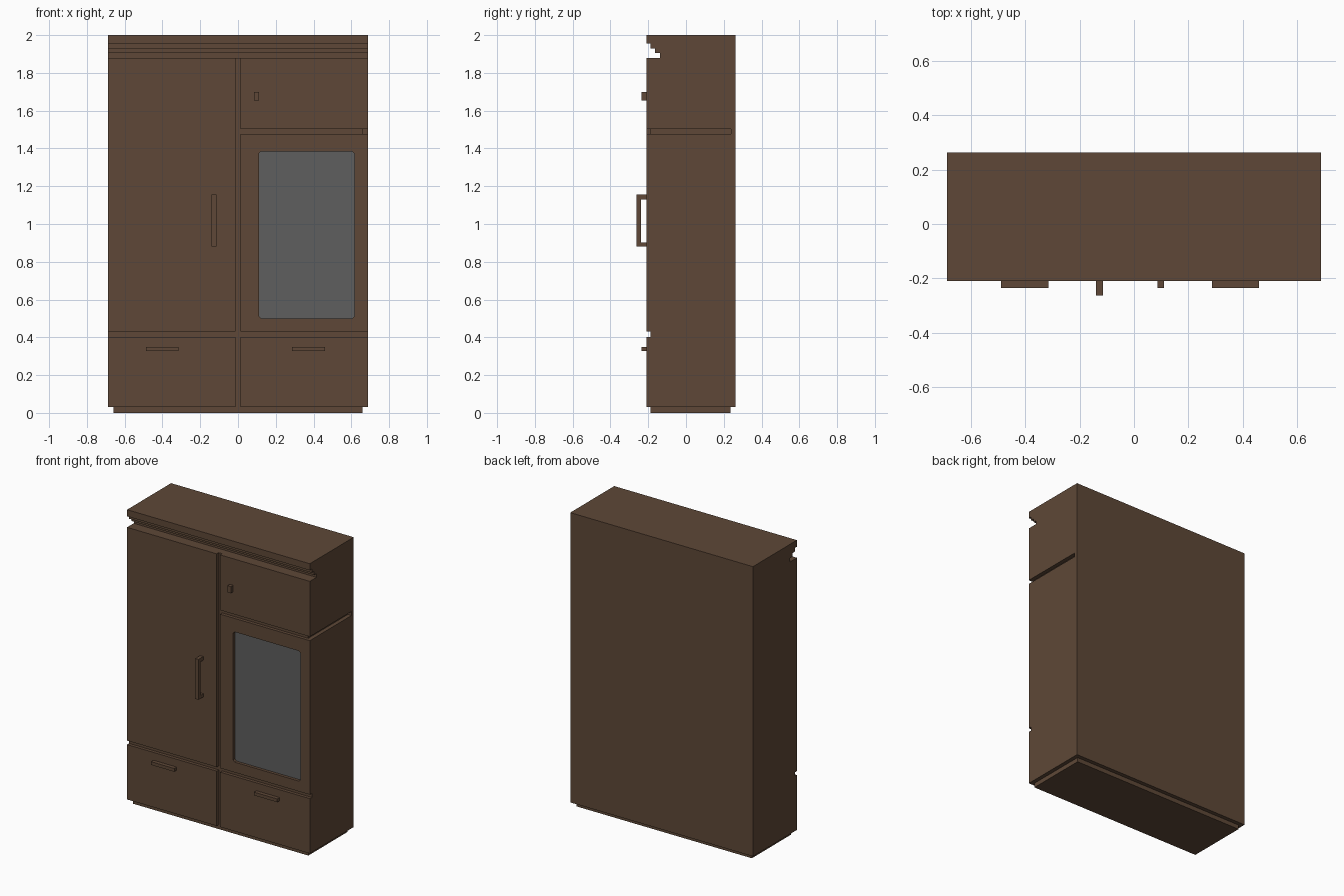
import bpy, bmesh
from mathutils import Vector

if "Cube" in bpy.data.objects:
    bpy.data.objects.remove(bpy.data.objects["Cube"])


def material(name, rgb):
    m = bpy.data.materials.new(name)
    m.diffuse_color = (*rgb, 1.0)
    m.use_nodes = True
    m.node_tree.nodes["Principled BSDF"].inputs["Base Color"].default_value = m.diffuse_color
    return m


WOOD = material("dark_brown_wood", (0.112, 0.064, 0.038))
GLASS = material("grey_glass", (0.112, 0.112, 0.112))

W = 0.687                                  # half width of the cabinet
FRONT, RECESS, BACK = -0.21, -0.188, 0.262  # main depth planes
GAP = 0.013                                # half width of the centre gap


def prism(name, points, lift, mat):
    """Extrude a flat polygon of 3D points along the vector lift."""
    bm = bmesh.new()
    face = bm.faces.new([bm.verts.new(p) for p in points])
    ext = bmesh.ops.extrude_face_region(bm, geom=[face])
    moved = [g for g in ext["geom"] if isinstance(g, bmesh.types.BMVert)]
    bmesh.ops.translate(bm, verts=moved, vec=Vector(lift))
    bmesh.ops.recalc_face_normals(bm, faces=bm.faces)
    mesh = bpy.data.meshes.new(name)
    bm.to_mesh(mesh)
    bm.free()
    mesh.materials.append(mat)
    obj = bpy.data.objects.new(name, mesh)
    bpy.context.collection.objects.link(obj)
    return obj


def box(name, x, y, z, mat=WOOD):
    base = [(x[0], y[0], z[0]), (x[1], y[0], z[0]),
            (x[1], y[1], z[0]), (x[0], y[1], z[0])]
    return prism(name, base, (0, 0, z[1] - z[0]), mat)


def carve(obj, cutter):
    """Subtract the cutter, apply the result and drop the cutter."""
    mod = obj.modifiers.new("carve", 'BOOLEAN')
    mod.operation = 'DIFFERENCE'
    mod.solver = 'EXACT'
    mod.object = cutter
    bpy.context.view_layer.objects.active = obj
    bpy.ops.object.modifier_apply(modifier=mod.name)
    bpy.data.objects.remove(cutter)


# Cabinet body: side profile with drawer gap and stepped cornice, run along x
profile = [
    (BACK, 0.03), (FRONT, 0.03),
    (FRONT, 0.403), (RECESS, 0.403), (RECESS, 0.43), (FRONT, 0.43),
    (FRONT, 1.88), (-0.138, 1.88), (-0.138, 1.905), (-0.163, 1.905),
    (-0.163, 1.93), (RECESS, 1.93), (RECESS, 1.955), (FRONT, 1.955),
    (FRONT, 2.0), (BACK, 2.0),
]
body = prism("cabinet_body", [(-W, y, z) for y, z in profile], (2 * W, 0, 0), WOOD)

# Gap between left and right doors and drawers
carve(body, box("centre_gap_cutter", (-GAP, GAP), (-0.3, RECESS), (0.0, 1.89)))

# Gap under the upper right door, wrapping round the right side
wrap = [(GAP - 0.005, -0.3), (0.8, -0.3), (0.8, 0.238), (0.66, 0.238),
        (0.66, RECESS), (GAP - 0.005, RECESS)]
carve(body, prism("side_gap_cutter", [(x, y, 1.477) for x, y in wrap],
                  (0, 0, 0.027), WOOD))

# Window opening with small clipped corners
x0, x1, z0, z1, c = 0.11, 0.617, 0.5, 1.385, 0.012
outline = [(x0 + c, z0), (x1 - c, z0), (x1, z0 + c), (x1, z1 - c),
           (x1 - c, z1), (x0 + c, z1), (x0, z1 - c), (x0, z0 + c)]
carve(body, prism("window_cutter", [(x, -0.3, z) for x, z in outline],
                  (0, 0.3 - 0.185, 0), WOOD))

# Glass pane at the bottom of the opening
prism("window_glass", [(x, -0.19, z) for x, z in outline], (0, 0.005, 0), GLASS)

# Plinth
box("plinth", (-0.66, 0.66), (-0.187, 0.235), (0.0, 0.03))

# Tall door handle: C-shaped profile
grip = [(FRONT, 0.88), (-0.262, 0.88), (-0.262, 1.155), (FRONT, 1.155),
        (FRONT, 1.13), (-0.238, 1.13), (-0.238, 0.903), (FRONT, 0.903)]
prism("door_handle", [(-0.139, y, z) for y, z in grip], (0.025, 0, 0), WOOD)

# Upper door knob
box("upper_door_knob", (0.086, 0.111), (-0.236, FRONT), (1.655, 1.7))

# Drawer handles
for side, x in (("left", -0.488), ("right", 0.286)):
    box(side + "_drawer_handle", (x, x + 0.174), (-0.236, FRONT), (0.328, 0.35))
